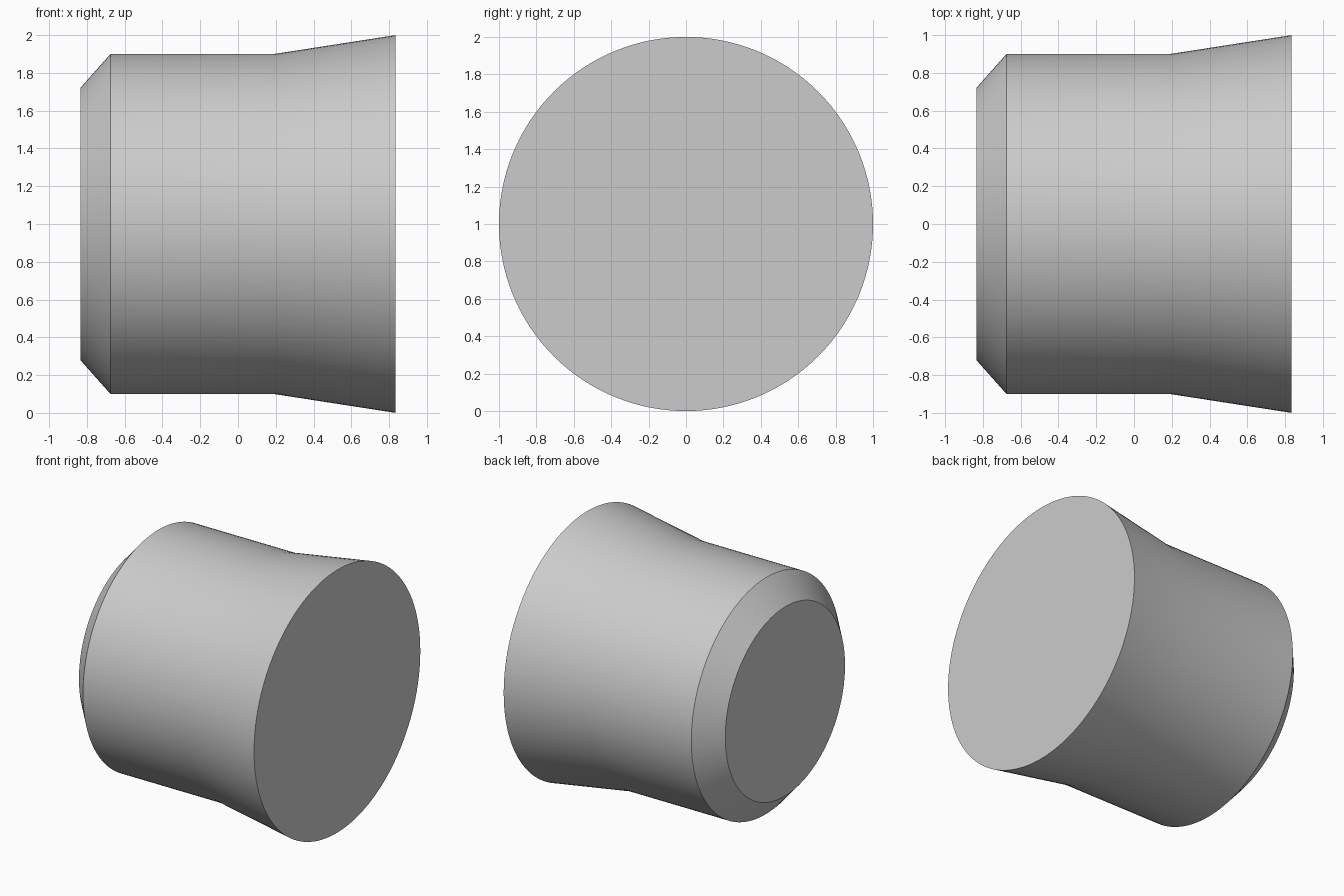
import bpy
import bmesh
import math
from mathutils import Vector

cube = bpy.data.objects.get("Cube")
if cube:
    bpy.data.objects.remove(cube, do_unlink=True)

SEGMENTS = 128
AXIS_HEIGHT = 1.0

# Plain grey material
grey = bpy.data.materials.new("light_grey")
grey.use_nodes = True
colour = (0.6, 0.6, 0.6, 1.0)
grey.diffuse_color = colour
grey.node_tree.nodes["Principled BSDF"].inputs["Base Color"].default_value = colour

# Half profile as (x, radius): chamfered end, straight barrel, flared end
profile = [(-0.835, 0.72), (-0.675, 0.9), (0.19, 0.9), (0.835, 1.0)]

# Solid body turned around the x axis
bm = bmesh.new()
rings = []
for x, radius in profile:
    ring = []
    for i in range(SEGMENTS):
        a = 2 * math.pi * i / SEGMENTS
        ring.append(bm.verts.new(Vector((x, radius * math.cos(a), radius * math.sin(a)))))
    rings.append(ring)

# Side walls
for near, far in zip(rings, rings[1:]):
    for i in range(SEGMENTS):
        j = (i + 1) % SEGMENTS
        bm.faces.new((near[i], near[j], far[j], far[i]))

# Flat end caps
bm.faces.new(rings[0])
bm.faces.new(rings[-1])
bmesh.ops.recalc_face_normals(bm, faces=bm.faces[:])

mesh = bpy.data.meshes.new("flared_plug")
bm.to_mesh(mesh)
bm.free()
mesh.materials.append(grey)

plug = bpy.data.objects.new("flared_plug", mesh)
plug.location.z = AXIS_HEIGHT
bpy.context.collection.objects.link(plug)

# Smooth walls with crisp chamfer and cap edges
bpy.ops.object.select_all(action="DESELECT")
plug.select_set(True)
bpy.context.view_layer.objects.active = plug
bpy.ops.object.shade_smooth_by_angle(angle=math.radians(30))
